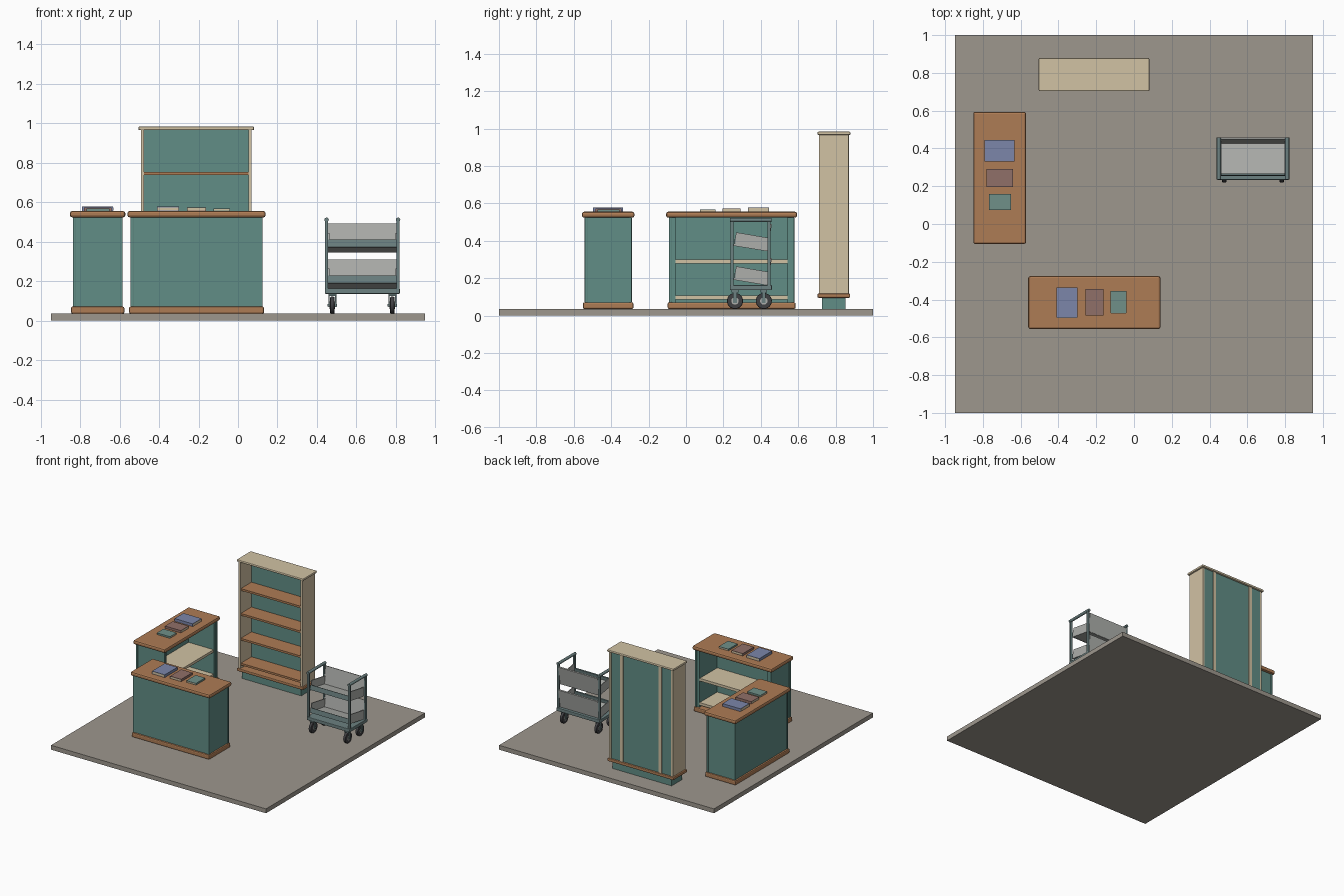
import bpy, bmesh
from math import radians
from mathutils import Matrix, Vector

if "Cube" in bpy.data.objects:
    bpy.data.objects.remove(bpy.data.objects["Cube"])


def material(name, rgb):
    m = bpy.data.materials.new(name)
    m.diffuse_color = (*rgb, 1)
    m.use_nodes = True
    m.node_tree.nodes["Principled BSDF"].inputs["Base Color"].default_value = m.diffuse_color
    return m


TEAL = material("teal", (0.12, 0.27, 0.24))
WOOD = material("wood", (0.42, 0.20, 0.09))
CREAM = material("cream", (0.64, 0.54, 0.37))
FLOOR = material("floor", (0.34, 0.31, 0.27))
FRAME = material("cart_frame", (0.15, 0.22, 0.22))
TRAY = material("cart_tray", (0.42, 0.43, 0.41))
DARK = material("rubber", (0.05, 0.05, 0.055))
BLUE = material("blue_cover", (0.20, 0.24, 0.40))
ROSE = material("rose_cover", (0.28, 0.16, 0.14))
GREEN = material("green_cover", (0.16, 0.28, 0.25))
I = Matrix.Identity(4)


def finish(name, bm, mat, bevel=0, segments=2):
    bmesh.ops.recalc_face_normals(bm, faces=bm.faces)
    mesh = bpy.data.meshes.new(name)
    bm.to_mesh(mesh)
    bm.free()
    mesh.materials.append(mat)
    ob = bpy.data.objects.new(name, mesh)
    bpy.context.collection.objects.link(ob)
    if bevel:
        mod = ob.modifiers.new("bevel", 'BEVEL')
        mod.width, mod.segments = bevel, segments
    return ob


def box(name, x, y, z, mat, bevel=0, place=I):
    """Box from (low, high) ranges."""
    bm = bmesh.new()
    size = Vector((x[1] - x[0], y[1] - y[0], z[1] - z[0]))
    mid = Vector((sum(x) / 2, sum(y) / 2, sum(z) / 2))
    m = place @ Matrix.Translation(mid) @ Matrix.Diagonal((*size, 1))
    bmesh.ops.create_cube(bm, size=1, matrix=m)
    return finish(name, bm, mat, bevel)


def prism(name, yz, x0, x1, mat):
    """Side profile in y, z extruded along x."""
    bm = bmesh.new()
    face = bm.faces.new([bm.verts.new((x0, y, z)) for y, z in yz])
    ext = bmesh.ops.extrude_face_region(bm, geom=[face])
    verts = [v for v in ext["geom"] if isinstance(v, bmesh.types.BMVert)]
    bmesh.ops.translate(bm, verts=verts, vec=(x1 - x0, 0, 0))
    return finish(name, bm, mat)


def cylinder(name, centre, r, length, axis, mat, bevel=0, sides=24):
    bm = bmesh.new()
    rot = {'X': Matrix.Rotation(radians(90), 4, 'Y'),
           'Y': Matrix.Rotation(radians(90), 4, 'X'), 'Z': I}[axis]
    bmesh.ops.create_cone(bm, cap_ends=True, segments=sides, radius1=r, radius2=r,
                          depth=length, matrix=Matrix.Translation(centre) @ rot)
    ob = finish(name, bm, mat)
    for p in ob.data.polygons:
        p.use_smooth = len(p.vertices) == 4
    if bevel:
        mod = ob.modifiers.new("bevel", 'BEVEL')
        mod.width, mod.segments = bevel, 2
    return ob


def book(name, x, y, top, mat, place):
    z = 0.554
    box(name, x, y, (z, top), mat, 0, place)
    # page edges showing at both ends
    for side, a in (("front", y[0] - 0.0005), ("back", y[1] - 0.0005)):
        box(f"{name}_pages_{side}", (x[0] + 0.003, x[1] - 0.003), (a, a + 0.001),
            (z + 0.003, top - 0.003), CREAM, 0, place)


def counter(name, place):
    """Service counter, closed toward local -y and open toward +y."""
    def part(n, *args):
        box(f"{name}_{n}", *args, place=place)
    part("base", (-0.342, 0.342), (-0.135, 0.135), (0.035, 0.071), WOOD, 0.008)
    part("top", (-0.35, 0.35), (-0.14, 0.14), (0.523, 0.555), WOOD, 0.011)
    part("front_panel", (-0.33, 0.33), (-0.122, -0.105), (0.07, 0.525), TEAL, 0)
    for s, label in ((-1, "left"), (1, "right")):
        x = sorted((s * 0.30, s * 0.33))
        part(f"{label}_side", x, (-0.12, 0.12), (0.07, 0.525), TEAL, 0)
        px = sorted((s * 0.319, s * 0.335))
        for y, end in ((-0.118, "front"), (0.118, "back")):
            part(f"{label}_{end}_post", px, (y - 0.008, y + 0.008),
                 (0.07, 0.525), TEAL, 0.003)
    for n, z in (("lower_shelf", 0.086), ("middle_shelf", 0.279)):
        part(n, (-0.301, 0.301), (-0.106, 0.115), (z, z + 0.021), CREAM, 0)
    book(name + "_blue_book", (-0.20, -0.088), (-0.08, 0.079), 0.577, BLUE, place)
    book(name + "_rose_book", (-0.048, 0.049), (-0.069, 0.071), 0.573, ROSE, place)
    book(name + "_green_book", (0.086, 0.17), (-0.056, 0.06), 0.568, GREEN, place)


# Floor and two matching counters
box("floor_slab", (-0.947, 0.947), (-1, 1), (0, 0.035), FLOOR)
counter("front_counter", Matrix.Translation((-0.21, -0.416, 0)))
counter("side_counter", Matrix.Translation((-0.711, 0.244, 0))
        @ Matrix.Rotation(radians(-90), 4, 'Z'))

# Tall bookcase
cx = -0.2115
box("bookcase_plinth", (cx - 0.26, cx + 0.26), (0.726, 0.854), (0.035, 0.097), TEAL)
box("bookcase_bottom", (cx - 0.292, cx + 0.292), (0.703, 0.878), (0.095, 0.118), WOOD, 0.006)
box("bookcase_top", (cx - 0.293, cx + 0.293), (0.703, 0.879), (0.965, 0.983), CREAM, 0.006)
for s in (-1, 1):
    a = sorted((cx + s * 0.265, cx + s * 0.28))
    box("bookcase_side", a, (0.711, 0.868), (0.117, 0.967), CREAM)
    b = cx + s * 0.17
    box("bookcase_back_batten", (b - 0.013, b + 0.013), (0.862, 0.871), (0.117, 0.967), CREAM)
box("bookcase_back", (cx - 0.266, cx + 0.266), (0.85, 0.864), (0.117, 0.967), TEAL)
for i in range(4):
    z = 0.745 - i * 0.198
    box("bookcase_shelf", (cx - 0.266, cx + 0.266), (0.716, 0.851), (z - 0.008, z + 0.008), WOOD)

# Cart frame: base tray, posts, handles
X0, X1, mid = 0.44, 0.82, 0.63
box("cart_base", (X0, X1), (0.234, 0.459), (0.136, 0.163), FRAME, 0.004)
for s, label in ((-1, "left"), (1, "right")):
    x = mid + s * 0.181
    for y, end in ((0.247, "front"), (0.445, "back")):
        box(f"cart_{label}_{end}_post", (x - 0.008, x + 0.008), (y - 0.008, y + 0.008),
            (0.16, 0.512), FRAME)
    cylinder(f"cart_{label}_handle", (x, 0.346, 0.511), 0.011, 0.222, 'Y', FRAME, sides=16)
    # Casters
    wx = mid + s * 0.152
    for y in (0.262, 0.416):
        cylinder("caster_wheel", (wx, y, 0.078), 0.043, 0.022, 'X', DARK, 0.005)
        cylinder("caster_hub", (wx, y, 0.078), 0.02, 0.027, 'X', TRAY, sides=16)
        cylinder("caster_axle", (wx, y, 0.078), 0.006, 0.048, 'X', FRAME, sides=12)
        box("caster_plate", (wx - 0.02, wx + 0.02), (y - 0.018, y + 0.018),
            (0.124, 0.137), FRAME)
        for f in (-1, 1):
            fx = wx + f * 0.017
            box("caster_fork", (fx - 0.003, fx + 0.003), (y - 0.01, y + 0.01),
                (0.068, 0.128), FRAME)

# Two sloping book trays: bottom, leaning back, front lip, end plates
for label, z in (("upper", 0), ("lower", -0.182)):
    def tray(part, yz, x0, x1, mat):
        prism(f"cart_{label}_{part}", [(y, h + z) for y, h in yz], x0, x1, mat)
    a, b = X0 + 0.017, X1 - 0.017
    tray("tray", [(0.256, 0.373), (0.432, 0.344), (0.434, 0.354), (0.257, 0.383)], a, b, TRAY)
    tray("back", [(0.426, 0.347), (0.436, 0.345), (0.459, 0.488), (0.449, 0.491)], a, b, TRAY)
    tray("lip", [(0.254, 0.373), (0.262, 0.371), (0.267, 0.408), (0.259, 0.411)], a, b, FRAME)
    for x in (a, b - 0.006):
        tray("end_plate", [(0.257, 0.373), (0.432, 0.344), (0.444, 0.415), (0.268, 0.445)],
             x, x + 0.006, TRAY)
